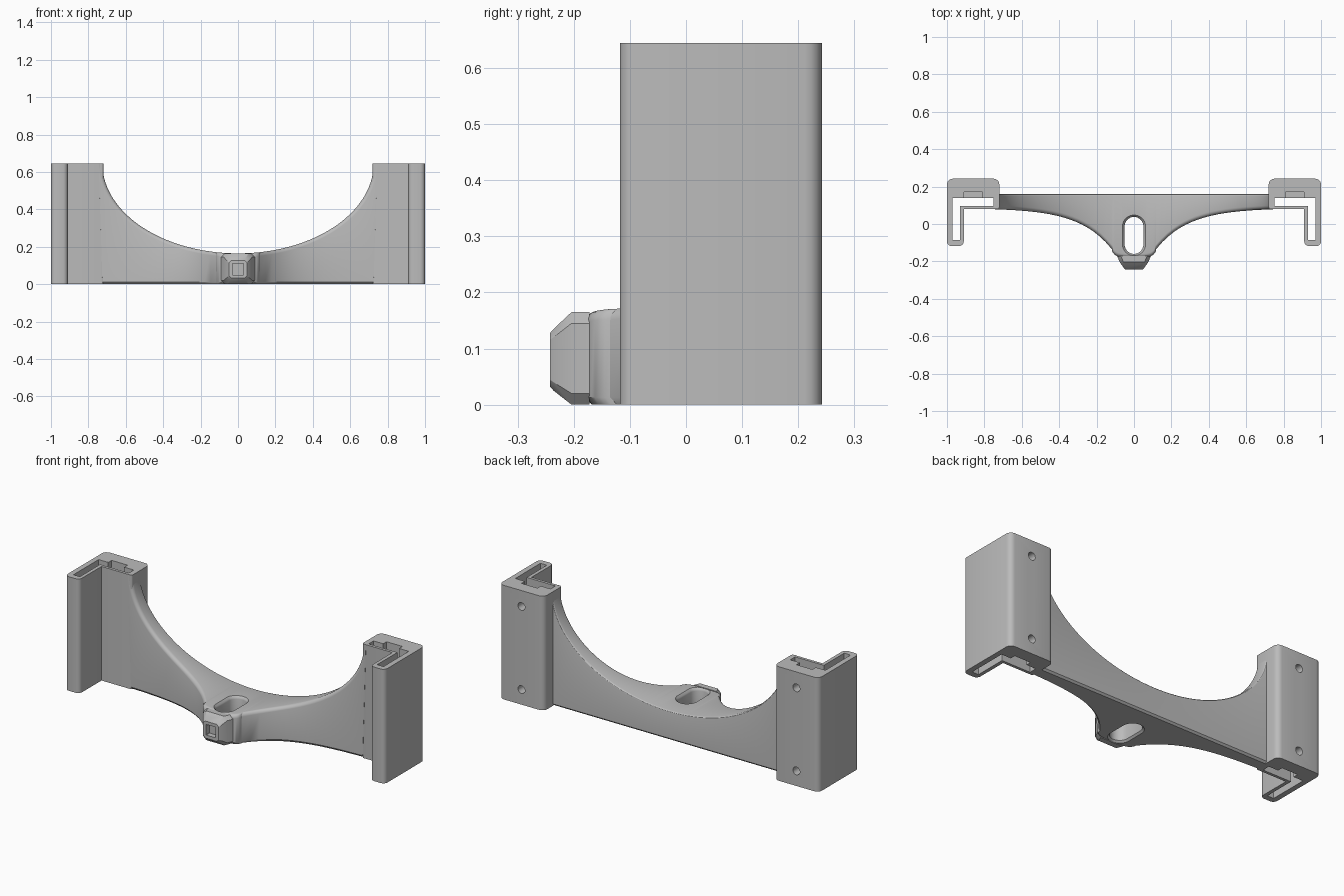
import bpy, bmesh
from math import sin, cos, pi, sqrt, exp, acos, radians
from mathutils import Vector

cube = bpy.data.objects.get("Cube")
if cube:
    bpy.data.objects.remove(cube, do_unlink=True)

grey = bpy.data.materials.new("plain grey")
grey.use_nodes = True
grey.diffuse_color = (0.5, 0.5, 0.5, 1)
grey.node_tree.nodes["Principled BSDF"].inputs["Base Color"].default_value = (0.5, 0.5, 0.5, 1)


def loft(name, rings):
    """Skin a list of equal closed rings and cap both ends."""
    bm = bmesh.new()
    rows = [[bm.verts.new(p) for p in ring] for ring in rings]
    n = len(rows[0])
    for a, b in zip(rows, rows[1:]):
        for i in range(n):
            j = (i + 1) % n
            bm.faces.new((a[i], a[j], b[j], b[i]))
    bm.faces.new(rows[0])
    bm.faces.new(rows[-1])
    bmesh.ops.recalc_face_normals(bm, faces=bm.faces)
    mesh = bpy.data.meshes.new(name)
    bm.to_mesh(mesh)
    bm.free()
    mesh.materials.append(grey)
    obj = bpy.data.objects.new(name, mesh)
    bpy.context.collection.objects.link(obj)
    return obj


def activate(obj):
    bpy.ops.object.select_all(action='DESELECT')
    obj.select_set(True)
    bpy.context.view_layer.objects.active = obj


def cut(obj, cutter):
    cutter.hide_render = True
    mod = obj.modifiers.new("cut", 'BOOLEAN')
    mod.operation = 'DIFFERENCE'
    mod.solver = 'EXACT'
    mod.object = cutter
    activate(obj)
    bpy.ops.object.modifier_apply(modifier=mod.name)
    bpy.data.objects.remove(cutter, do_unlink=True)


def smooth(obj):
    activate(obj)
    bpy.ops.object.shade_smooth_by_angle(angle=radians(30))


def rounded(corners, steps=4):
    """Turn (x, y, radius) corners into an outline with rounded corners."""
    out = []
    for i, (x, y, r) in enumerate(corners):
        c = Vector((x, y))
        if r == 0:
            out.append(c)
            continue
        p = c + (Vector(corners[i - 1][:2]) - c).normalized() * r
        q = c + (Vector(corners[(i + 1) % len(corners)][:2]) - c).normalized() * r
        for k in range(steps + 1):
            a = k / steps * pi / 2
            out.append(p + (c - p) * sin(a) + (q - p - (c - p)) * (1 - cos(a)))
    return out


def prism(name, outline, z0, z1, side=1):
    return loft(name, [[(side * x, y, z) for x, y in outline] for z in (z0, z1)])


def box_outline(x0, x1, y0, y1):
    return [(x0, y0), (x1, y0), (x1, y1), (x0, y1)]


HEIGHT = 0.645

# Corner posts: L-shaped section, through channel, nut pockets and screw holes
post_outline = rounded([(.72, .242, .03), (1, .242, .03), (1, -.118, .025),
                        (.91, -.118, .025), (.91, .08, 0), (.72, .08, .01)])
channel = [(.75, .14), (.75, .096), (.93, .096), (.93, -.085), (.97, -.085), (.97, .14)]
for side, label in ((1, "left"), (-1, "right")):
    post = prism(label + "_post", post_outline, 0, HEIGHT, side)
    cut(post, prism("channel_cutter", channel, -.1, HEIGHT + .1, side))
    for z0, z1, hole_z in ((-.1, .14, .085), (.5, .75, .555)):
        cut(post, prism("pocket_cutter", box_outline(.81, .91, .13, .17), z0, z1, side))
        cut(post, loft("screw_hole_cutter", [
            [(side * .86 + .022 * cos(k * pi / 10), y, hole_z + .022 * sin(k * pi / 10))
             for k in range(20)] for y in (.12, .3)]))
    smooth(post)

# Bridge: elliptical arch on top, front face sweeping out to the central lug
ARCH_A, ARCH_B, BACK = .725, .48, .16
LUG = .115


def front_y(x):
    x = abs(x)
    if x < LUG:
        return -.135 - .045 * sqrt(1 - (x / LUG) ** 4)
    return .085 - .22 * exp((LUG - x) / .17)


def bridge_section(x):
    t = acos(max(-1, min(1, x / ARCH_A)))
    yf = front_y(x)
    ring = [(x, yf + .012, 0), (x, BACK - .01, 0), (x, BACK, .01)]

    def arch_point(y, d):
        ring.append(((ARCH_A + d) * cos(t), y, HEIGHT - (ARCH_B + d) * sin(t)))
    for k in range(4):
        a = k / 3 * pi / 2
        arch_point(BACK - .01 * (1 - cos(a)), .01 * (1 - sin(a)))
    for k in range(6):
        a = k / 5 * pi / 2
        arch_point(yf + .02 * (1 - sin(a)), .02 * (1 - cos(a)))
    ring.append((x, yf, .013))
    return ring


start = acos(LUG / ARCH_A)
half = [ARCH_A * cos(start * k / 32) for k in range(32)]
half += [LUG * cos(pi / 2 * k / 10) for k in range(10)]
stations = half + [0] + [-x for x in reversed(half)]
bridge = loft("bridge", [bridge_section(x) for x in stations])


# Long slot through the lug, flared at both mouths
def slot_ring(z, grow):
    r = .05 + grow
    ring = []
    for k in range(24):
        a = 2 * pi * (k + .5) / 24
        ring.append((r * cos(a), (-.012 if sin(a) > 0 else -.11) + r * sin(a), z))
    return ring


cut(bridge, loft("slot_cutter", [slot_ring(z, g) for z, g in (
    (-.05, .01), (0, .01), (.01, 0), (.15, 0), (.158, .003), (.167, .012), (.25, .012))]))
smooth(bridge)


# Nose: tapered chamfered block with a square recess in its tip
def nose_ring(y, w, z0, z1, c):
    return [(-w + c, y, z0), (w - c, y, z0), (w, y, z0 + c), (w, y, z1 - c),
            (w - c, y, z1), (-w + c, y, z1), (-w, y, z1 - c), (-w, y, z0 + c)]


nose = loft("nose", [nose_ring(*r) for r in (
    (-.172, .09, 0, .165, .02), (-.204, .076, 0, .165, .02), (-.236, .054, .025, .135, .015),
    (-.242, .048, .032, .128, .012), (-.242, .03, .05, .11, .002), (-.212, .03, .05, .11, .002))])
smooth(nose)
